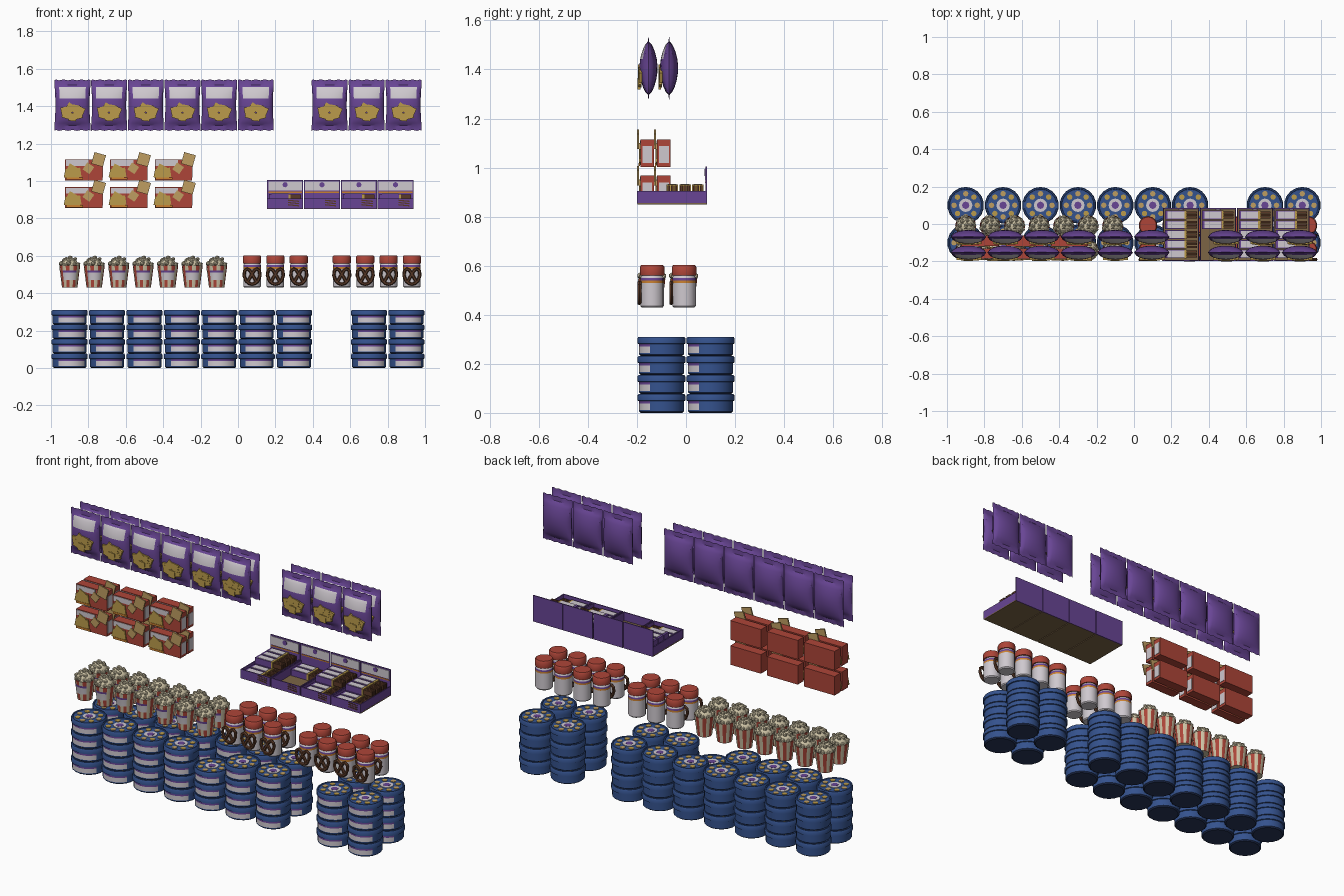
import bpy, bmesh, math, random
from mathutils import Matrix, Vector

if "Cube" in bpy.data.objects:
    bpy.data.objects.remove(bpy.data.objects["Cube"])

random.seed(4)
COLS = dict(blue=(.035, .085, .27), navy=(.02, .035, .1), purple=(.14, .06, .3), red=(.42, .06, .04),
            white=(.62, .58, .62), cream=(.62, .55, .38), gold=(.5, .33, .07), tan=(.52, .34, .12),
            brown=(.1, .04, .02), card=(.2, .13, .06), orange=(.6, .22, .03))
NAMES = list(COLS)
MATS = []
for k, c in COLS.items():
    m = bpy.data.materials.new(k)
    m.diffuse_color = (*c, 1)
    m.use_nodes = True
    m.node_tree.nodes["Principled BSDF"].inputs["Base Color"].default_value = m.diffuse_color
    MATS.append(m)
ix = NAMES.index


def box(bm, size, loc, mat, rot=0):
    """Box centred on loc, turned about y."""
    M = Matrix.Translation(loc) @ Matrix.Rotation(rot, 4, 'Y') @ Matrix.Diagonal((*size, 1))
    for f in {f for v in bmesh.ops.create_cube(bm, size=1, matrix=M)['verts'] for f in v.link_faces}:
        f.material_index = ix(mat)


def lathe(bm, prof, n, matfn):
    """Spin (r, z) profile; matfn(ring, angle offset from the front in degrees, sector)."""
    rings = []
    for r, z in prof:
        rings.append([bm.verts.new((r * math.sin(2 * math.pi * i / n), -r * math.cos(2 * math.pi * i / n), z))
                      for i in range(n)])
    for j in range(len(rings) - 1):
        for i in range(n):
            k = (i + 1) % n
            f = bm.faces.new((rings[j][i], rings[j][k], rings[j + 1][k], rings[j + 1][i]))
            a = ((i + .5) * 360 / n + 180) % 360 - 180
            f.material_index = ix(matfn(j, a, i))
    for ring, j in ((rings[0][::-1], 0), (rings[-1], len(prof) - 2)):
        bm.faces.new(ring).material_index = ix(matfn(j, 180, 0))


def disc(bm, r, h, loc, mat, n=8):
    d = bmesh.ops.create_cone(bm, cap_ends=True, segments=n, radius1=r, radius2=r, depth=h,
                              matrix=Matrix.Translation(loc))
    for f in {f for v in d['verts'] for f in v.link_faces}:
        f.material_index = ix(mat)


def tube(bm, pts, r, y, mat, n=6):
    """Round tube along a path of (x, z) points."""
    rings = []
    for i, p in enumerate(pts):
        t = (Vector(pts[min(i + 1, len(pts) - 1)]) - Vector(pts[max(i - 1, 0)])).normalized()
        rings.append([bm.verts.new((p[0] - t.y * r * math.cos(a), y + r * math.sin(a), p[1] + t.x * r * math.cos(a)))
                      for a in (2 * math.pi * k / n for k in range(n))])
    for A, B in zip(rings, rings[1:]):
        for k in range(n):
            bm.faces.new((A[k], A[(k + 1) % n], B[(k + 1) % n], B[k])).material_index = ix(mat)
    for e in (rings[0], rings[-1]):
        bm.faces.new(e).material_index = ix(mat)


def finish(bm, name, smooth=True):
    bmesh.ops.remove_doubles(bm, verts=bm.verts, dist=1e-5)
    bmesh.ops.recalc_face_normals(bm, faces=bm.faces)
    me = bpy.data.meshes.new(name)
    bm.to_mesh(me)
    bm.free()
    for m in MATS:
        me.materials.append(m)
    if smooth:
        me.shade_smooth()
        me.set_sharp_from_angle(angle=math.radians(35))
    return me


def place(me, loc):
    ob = bpy.data.objects.new(me.name, me)
    ob.location = loc
    bpy.context.collection.objects.link(ob)


def tin():
    bm = bmesh.new()
    prof = [(.084, 0), (.092, .006), (.092, .012), (.092, .038), (.092, .048), (.098, .05), (.098, .07),
            (.094, .077), (.088, .077), (.086, .073)]

    def mat(j, a, i):
        if j == 0:
            return 'navy'
        if j in (2, 3) and -35 < a < 55:
            return 'white' if j == 2 else 'purple'
        return 'blue'
    lathe(bm, prof, 18, mat)
    for i in range(8):
        a = math.pi * i / 4
        disc(bm, .015, .004, (.062 * math.cos(a), .062 * math.sin(a), .074), 'gold' if i % 2 else 'tan')
    disc(bm, .036, .004, (0, 0, .074), 'white', 12)
    disc(bm, .02, .006, (0, 0, .074), 'purple', 8)
    return finish(bm, 'cookie_tin')


def popcorn():
    bm = bmesh.new()

    def mat(j, a, i):
        if j == 1 and abs(a) < 50:
            return 'white'
        if j == 2 and abs(a) < 50:
            return 'purple'
        return 'red' if i % 2 else 'cream'
    lathe(bm, [(.041, 0), (.046, .04), (.051, .08), (.053, .092), (.056, .118), (.053, .118), (.05, .105)], 16, mat)
    lathe(bm, [(.05, .105), (.048, .13), (.035, .148), (.012, .158)], 10, lambda j, a, i: 'cream')
    for r, z, n in ((.047, .125, 10), (.03, .147, 7), (.008, .16, 2)):
        for i in range(n):
            a = 2 * math.pi * (i + random.random() * .5) / n
            s = random.uniform(.011, .015)
            d = bmesh.ops.create_icosphere(bm, subdivisions=1, radius=s, matrix=Matrix.Translation(
                (r * math.cos(a), r * math.sin(a), z + random.uniform(-.005, .006))))
            for f in {f for v in d['verts'] for f in v.link_faces}:
                f.material_index = ix('cream')
    return finish(bm, 'popcorn_tub')


def jar():
    bm = bmesh.new()
    rings = ['white', 'white', 'orange', 'purple', 'white', 'red', 'red', 'red', 'red']
    lathe(bm, [(.043, 0), (.048, .006), (.048, .1), (.048, .11), (.048, .12), (.042, .13), (.049, .13),
               (.05, .135), (.05, .165), (.045, .172)], 14, lambda j, a, i: rings[j])
    # pretzel on the front
    half = [(.026, -.034), (.01, -.005), (0, .012), (-.012, .032), (-.026, .04), (-.04, .03), (-.043, .005),
            (-.032, -.024), (-.016, -.038)]
    path = half + [(0, -.042)] + [(-x, z) for x, z in half[::-1]]
    tube(bm, [(x, z + .06) for x, z in path], .009, -.052, 'brown')
    return finish(bm, 'pretzel_jar')


def cracker_box():
    bm = bmesh.new()
    box(bm, (.2, .055, .112), (0, 0, .056), 'red')
    box(bm, (.12, .004, .03), (-.035, -.028, .093), 'white')       # front label
    box(bm, (.004, .04, .07), (.1, 0, .05), 'white')               # side label
    for x, z, s, r in ((-.08, .035, .045, .2), (-.04, .04, .05, -.15), (-.065, .06, .045, .5), (.025, .065, .045, .6)):
        box(bm, (s, .006, s), (x, -.031, z), 'gold' if x < 0 else 'tan', r)
    box(bm, (.064, .008, .064), (.08, -.037, .112), 'tan', .27)    # large cracker
    box(bm, (.09, .006, .012), (-.05, -.033, .01), 'orange')
    return finish(bm, 'cracker_box', False)


def tray():
    bm = bmesh.new()
    w = .192
    box(bm, (w, .28, .006), (0, 0, .003), 'card')
    box(bm, (w, .006, .052), (0, -.139, .029), 'purple')
    for s in (-1, 1):
        box(bm, (.005, .28, .052), (s * (w / 2 - .003), 0, .029), 'purple')
    box(bm, (w, .006, .154), (0, .139, .077), 'purple')
    # printed panels
    box(bm, (.18, .003, .048), (0, .135, .122), 'white')
    disc_m = Matrix.Translation((0, .133, .13)) @ Matrix.Rotation(math.pi / 2, 4, 'X')
    d = bmesh.ops.create_cone(bm, cap_ends=True, segments=10, radius1=.014, radius2=.014, depth=.003, matrix=disc_m)
    for f in {f for v in d['verts'] for f in v.link_faces}:
        f.material_index = ix('purple')
    box(bm, (.18, .003, .006), (0, .135, .09), 'orange')
    for k in range(3):
        box(bm, (.06, .002, .006), (.045, -.1425, .02 + .012 * k), 'brown', .1)
    return finish(bm, 'display_tray', False)


def bar():
    bm = bmesh.new()
    box(bm, (.115, .046, .036), (-.028, 0, .018), 'purple')
    box(bm, (.09, .036, .002), (-.028, 0, .037), 'white')
    for y in (-.014, 0, .014):
        box(bm, (.055, .011, .028), (.056, y, .018), 'brown')
    box(bm, (.012, .047, .037), (.024, 0, .0182), 'gold')
    return finish(bm, 'snack_bar', False)


def bag():
    bm = bmesh.new()
    us = [-1, -.92, -.75, -.5, -.25, 0, .25, .5, .75, .92, 1]
    vs = [0, .026] + [.026 + .218 * t for t in (.06, .15, .28, .42, .56, .67, .78, .88, .95, 1)] + [.27]
    for s in (-1, 1):
        grid = []
        for j, z in enumerate(vs):
            t = min(1, max(0, (z - .026) / .218))
            row = []
            for i, u in enumerate(us):
                edge = i in (0, len(us) - 1) or j in (0, len(vs) - 1)
                f = math.sqrt(max(0, 1 - u * u)) * max(0, math.sin(math.pi * t)) ** .65
                zz = z + (.003 if i % 2 else -.002) * (edge and j in (0, len(vs) - 1))
                row.append(bm.verts.new((u * .096 * (1 - .05 * math.sin(math.pi * t)),
                                         0 if edge else s * (.002 + .035 * f), zz)))
            grid.append(row)
        for j in range(len(vs) - 1):
            for i in range(len(us) - 1):
                f = bm.faces.new((grid[j][i], grid[j][i + 1], grid[j + 1][i + 1], grid[j + 1][i]))
                white = s < 0 and 7 <= j <= 9 and 2 <= i <= 7
                f.material_index = ix('white' if white else 'purple')
    # cracker pile printed in relief
    for x, z, r in ((-.032, .085, .3), (.03, .083, -.25), (0, .072, .1), (-.012, .122, .6), (.02, .115, .2),
                    (-.04, .105, -.2), (.042, .105, .4)):
        box(bm, (.042, .012, .042), (x, -.038 + abs(x) * .12, z), 'gold', r)
    return finish(bm, 'snack_bag')


# tins: two rows of stacks, one front stack short
me = tin()
for x in (-.9, -.7, -.5, -.3, -.1, .1, .3, .7, .9):
    for y in (-.1, .1):
        for k in range(3 if (x, y) == (-.1, -.1) else 4):
            place(me, (x, y, .0775 * k))

# popcorn tubs and pretzel jars
tub, pj = popcorn(), jar()
for y in (-.14, -.01):
    for i in range(7):
        place(tub, (-.9 + .131 * i, y, .43))
    for x in (.075, .2, .325, .555, .68, .805, .93):
        place(pj, (x, y + .002, .43))

# cracker boxes
me = cracker_box()
for x in (-.825, -.585, -.345):
    for y in (-.158, -.09):
        for z in (.855, 1.003):
            place(me, (x, y, z))

# display trays with bars
tr, br = tray(), bar()
for n, x in enumerate((.252, .449, .646, .842)):
    place(tr, (x, -.057, .85))
    for k in range(5):
        y = .048 - .052 * k
        if n != 1 or k < 2:
            place(br, (x, y, .857))
        if n != 1 and k < 3:
            place(br, (x, y, .895))

# hanging bags
me = bag()
for x in [-.885 + .196 * i for i in range(6)] + [.49, .688, .885]:
    for y in (-.153, -.069):
        place(me, (x, y, 1.27))
